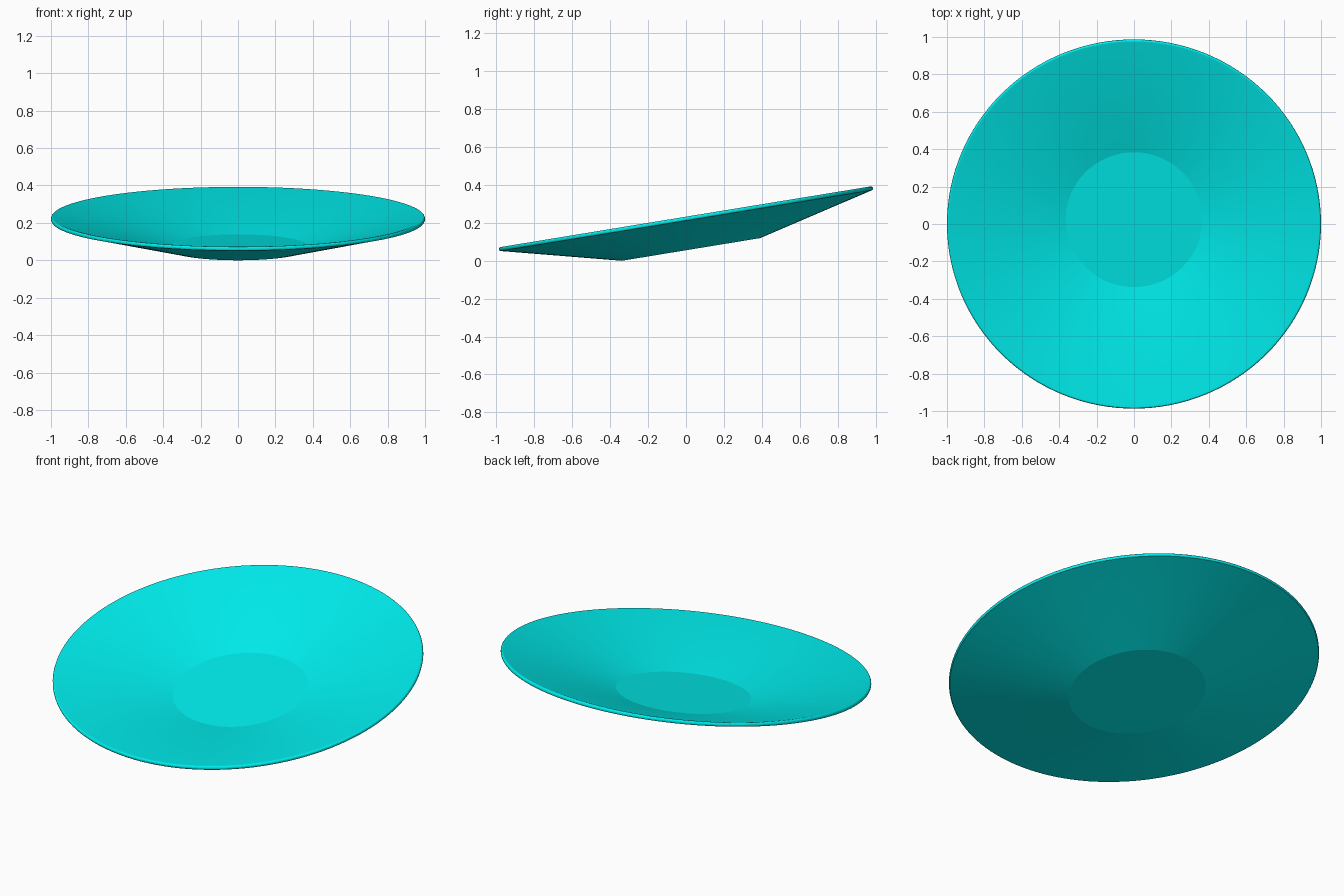
import bpy, bmesh, math
from mathutils import Matrix, Vector

if "Cube" in bpy.data.objects:
    bpy.data.objects.remove(bpy.data.objects["Cube"])

SEG = 128
TILT = math.radians(9.3)

# plate cross-section: flat foot, straight flared wall, rounded rim, flat floor
profile = [(0.37, 0.0), (0.985, 0.152)]
for i in range(1, 8):
    a = math.radians(-76 + i * 180 / 8)
    profile.append((0.99 + 0.01 * math.cos(a), 0.1635 + 0.0115 * math.sin(a)))
profile += [(0.98, 0.1735), (0.365, 0.02)]

# revolve the section
bm = bmesh.new()
rings = []
for r, z in profile:
    rings.append([bm.verts.new((r * math.cos(2 * math.pi * k / SEG),
                                r * math.sin(2 * math.pi * k / SEG), z)) for k in range(SEG)])
for a, b in zip(rings, rings[1:]):
    for k in range(SEG):
        n = (k + 1) % SEG
        bm.faces.new((a[k], a[n], b[n], b[k]))
bm.faces.new(rings[0][::-1])
bm.faces.new(rings[-1])
bmesh.ops.recalc_face_normals(bm, faces=bm.faces)

# tilt, then rest on the ground and centre
bm.transform(Matrix.Rotation(TILT, 4, 'X'))
ys = [v.co.y for v in bm.verts]
zs = [v.co.z for v in bm.verts]
bm.transform(Matrix.Translation(Vector((0, -(min(ys) + max(ys)) / 2, -min(zs)))))

mesh = bpy.data.meshes.new("plate")
bm.to_mesh(mesh)
bm.free()
plate = bpy.data.objects.new("plate", mesh)
bpy.context.collection.objects.link(plate)

# cyan glaze
mat = bpy.data.materials.new("cyan")
mat.diffuse_color = (0.0, 0.85, 0.85, 1)
mat.use_nodes = True
mat.node_tree.nodes["Principled BSDF"].inputs["Base Color"].default_value = mat.diffuse_color
mesh.materials.append(mat)

bpy.context.view_layer.objects.active = plate
plate.select_set(True)
bpy.ops.object.shade_smooth_by_angle(angle=math.radians(12))
